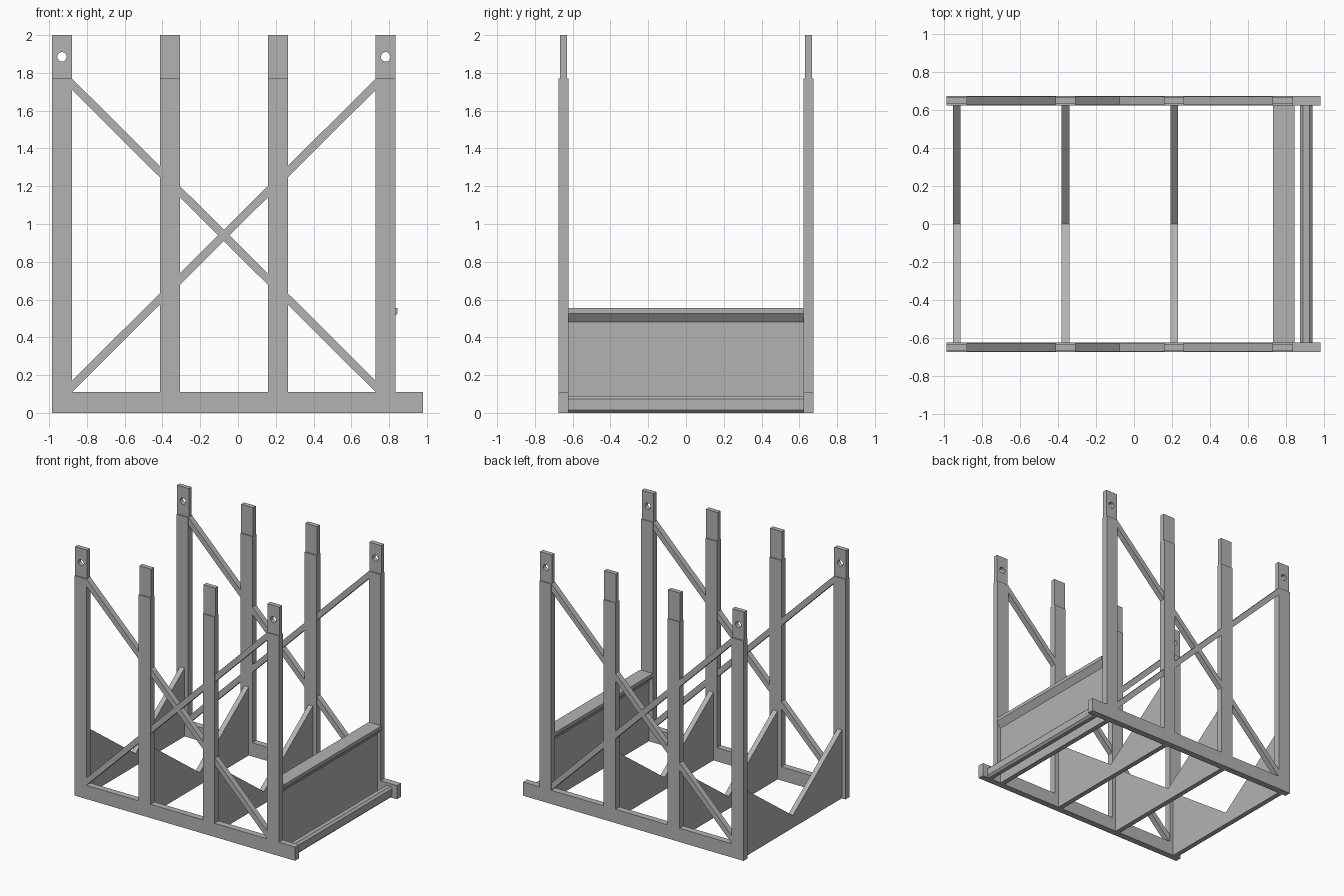
import bpy
import bmesh
from mathutils import Vector

if "Cube" in bpy.data.objects:
    bpy.data.objects.remove(bpy.data.objects["Cube"], do_unlink=True)

steel = bpy.data.materials.new("grey_steel")
steel.use_nodes = True
GREY = (0.45, 0.45, 0.45, 1)
steel.diffuse_color = GREY
steel.node_tree.nodes["Principled BSDF"].inputs["Base Color"].default_value = GREY


def prism(name, profile, axis, start, end):
    """Extrude an (x, z) profile along y, or a (y, z) profile along x."""
    bm = bmesh.new()
    if axis == "y":
        verts = [bm.verts.new((u, start, v)) for u, v in profile]
        shift = Vector((0, end - start, 0))
    else:
        verts = [bm.verts.new((start, u, v)) for u, v in profile]
        shift = Vector((end - start, 0, 0))
    face = bm.faces.new(verts)
    out = bmesh.ops.extrude_face_region(bm, geom=[face], use_keep_orig=True)
    moved = [g for g in out["geom"] if isinstance(g, bmesh.types.BMVert)]
    bmesh.ops.translate(bm, verts=moved, vec=shift)
    bmesh.ops.recalc_face_normals(bm, faces=bm.faces)
    mesh = bpy.data.meshes.new(name)
    bm.to_mesh(mesh)
    bm.free()
    mesh.materials.append(steel)
    obj = bpy.data.objects.new(name, mesh)
    bpy.context.collection.objects.link(obj)
    return obj


def rect(u0, u1, v0, v1):
    return [(u0, v0), (u1, v0), (u1, v1), (u0, v1)]


INNER, OUTER = 0.622, 0.674
RAIL_TOP, POST_TOP, TOP = 0.11, 1.77, 2.0
POST_X = [-0.932, -0.36, 0.211, 0.782]
HALF = 0.053

# Cutters for the lifting holes in the end posts
cutters = {}
for x in (POST_X[0], POST_X[-1]):
    bpy.ops.mesh.primitive_cylinder_add(vertices=24, radius=0.025, depth=2,
                                        location=(x, 0, 1.885), rotation=(1.5707963, 0, 0))
    cutter = bpy.context.object
    cutter.name = "hole_cutter"
    cutter.hide_render = True
    cutter.hide_set(True)
    cutter.display_type = "WIRE"
    cutters[x] = cutter

# Two side frames: rail, posts with thin tongues, crossed braces
for side, s in (("front", -1), ("back", 1)):
    a, b = sorted((s * INNER, s * OUTER))
    prism(side + "_base_rail", rect(-0.985, 0.98, 0, RAIL_TOP), "y", a, b)
    for x in POST_X:
        prism(side + "_post", rect(x - HALF, x + HALF, RAIL_TOP, POST_TOP), "y", a, b)
        tongue = prism(side + "_post_tongue", rect(x - HALF, x + HALF, POST_TOP, TOP),
                       "y", a + 0.008, b - 0.008)
        if x in cutters:
            cut = tongue.modifiers.new("hole", "BOOLEAN")
            cut.operation = "DIFFERENCE"
            cut.solver = "EXACT"
            cut.object = cutters[x]
    left, right = POST_X[0] + HALF, POST_X[-1] - HALF
    for hi, lo in ((left, right), (right, left)):
        band = [(hi, POST_TOP), (hi, POST_TOP - 0.06), (lo, RAIL_TOP), (lo, RAIL_TOP + 0.06)]
        prism(side + "_diagonal_brace", band, "y", a + 0.003, b - 0.003)

# V-topped cross plates between the frames
vee = [(-INNER, 0), (INNER, 0), (INNER, 0.55), (0, 0.1), (-INNER, 0.55)]
for x in POST_X[:-1]:
    prism("cross_plate", vee, "x", x - 0.02, x + 0.02)

# End panel with a flared cap
c = 0.787
panel = [(c - 0.02, 0), (c + 0.02, 0), (c + 0.02, 0.48), (c + 0.057, 0.527), (c + 0.057, 0.555),
         (c - 0.057, 0.555), (c - 0.057, 0.527), (c - 0.02, 0.48)]
prism("end_panel", panel, "y", -INNER, INNER)

# Chamfered tie bar near the rail ends
x0, x1, h, k = 0.873, 0.938, 0.09, 0.016
bar = [(x0 + k, 0), (x1 - k, 0), (x1, k), (x1, h - k), (x1 - k, h),
       (x0 + k, h), (x0, h - k), (x0, k)]
prism("end_tie_bar", bar, "y", -INNER, INNER)
